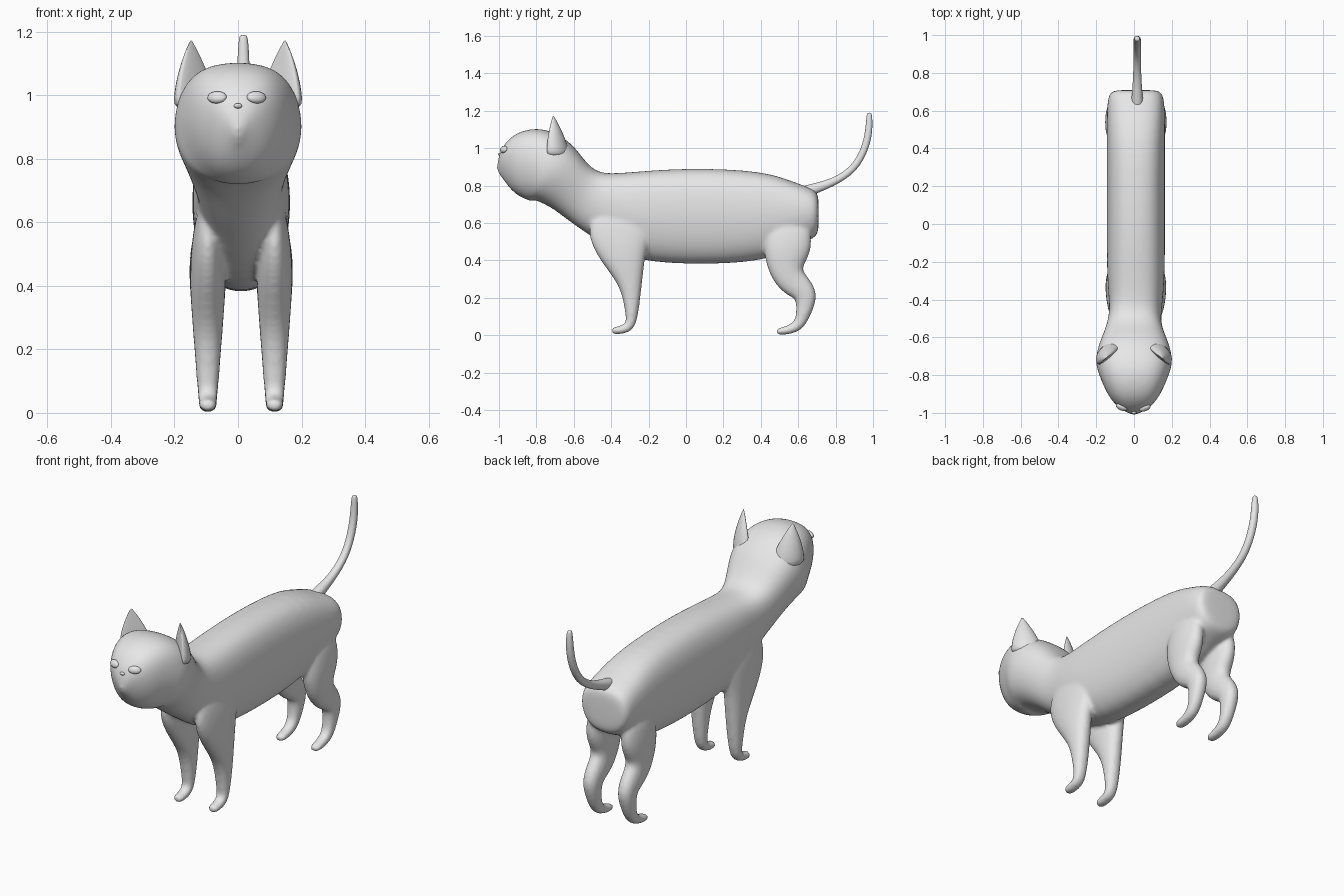
import bpy, bmesh, math
from mathutils import Vector

cube = bpy.data.objects.get("Cube")
if cube:
    bpy.data.objects.remove(cube)

shade = (0.8, 0.8, 0.8, 1)
grey = bpy.data.materials.new("plain grey")
grey.use_nodes = True
grey.diffuse_color = shade
grey.node_tree.nodes["Principled BSDF"].inputs["Base Color"].default_value = shade


def bridge(bm, rows):
    """Join rings of vertices into a closed skin."""
    for ring, following in zip(rows, rows[1:]):
        for i in range(len(ring)):
            bm.faces.new((ring[i - 1], ring[i], following[i], following[i - 1]))
    bm.faces.new(rows[0])
    bm.faces.new(rows[-1])


def rounded(value, power):
    return math.copysign(abs(value) ** (2 / power), value)


def tube(bm, stations, width, centre_x=0, power=2.2, taper=0, sides=16):
    """Sweep a rounded section along (y, z, radius) stations; width gives its half breadth."""
    path = [Vector((0, y, z)) for y, z, radius in stations]
    radii = [station[-1] for station in stations]
    breadths = [width(i, *station) for i, station in enumerate(stations)]
    # Rounded end
    path.append(path[-1] + (path[-1] - path[-2]).normalized() * radii[-1] * 0.3)
    radii.append(radii[-1] / 2)
    breadths.append(breadths[-1] / 2)
    rows = []
    for i, point in enumerate(path):
        along = (path[min(i + 1, len(path) - 1)] - path[max(i - 1, 0)]).normalized()
        normal = Vector((0, along.z, -along.y))
        # The trunk sits slightly to the left of the head
        lean = 0.01 if point.y > -0.5 else 0
        row = []
        for k in range(sides):
            angle = math.tau * k / sides
            up = rounded(math.cos(angle), power)
            out = rounded(math.sin(angle), power) * (1 - taper * max(0, -math.cos(angle)))
            offset = normal * radii[i] * up
            offset.x = centre_x + lean + breadths[i] * out
            row.append(bm.verts.new(point + offset))
        rows.append(row)
    bridge(bm, rows)


def finish(bm, name, levels):
    bmesh.ops.recalc_face_normals(bm, faces=bm.faces)
    for face in bm.faces:
        face.smooth = True
    mesh = bpy.data.meshes.new(name)
    bm.to_mesh(mesh)
    bm.free()
    mesh.materials.append(grey)
    obj = bpy.data.objects.new(name, mesh)
    bpy.context.scene.collection.objects.link(obj)
    if levels:
        subdivision = obj.modifiers.new("Subdivision", "SUBSURF")
        subdivision.levels = subdivision.render_levels = levels
    return obj


# Trunk and neck, from the rump forwards
trunk = [
    (0.71, 0.65, 0.08), (0.7, 0.65, 0.13), (0.6, 0.65, 0.165), (0.43, 0.635, 0.25),
    (0, 0.635, 0.265), (-0.3, 0.64, 0.24), (-0.45, 0.7, 0.18), (-0.54, 0.735, 0.155),
    (-0.625, 0.8, 0.15), (-0.72, 0.885, 0.19), (-0.79, 0.915, 0.205),
]
breadth = [0.1, 0.15] + [0.158] * 4 + [0.14, 0.145, 0.175, 0.215, 0.195]
# Face, closing as a dome towards a low muzzle
for step in range(1, 5):
    angle = math.radians(20 * step)
    bulge = math.cos(angle)
    trunk.append((-0.79 - 0.21 * math.sin(angle), 0.915 - 0.009 * step, 0.205 * bulge))
    breadth.append(0.175 * bulge ** 1.2)

# Legs, from inside the trunk down to the paw
front_leg = [
    (-0.35, 0.68, 0.13), (-0.36, 0.55, 0.185), (-0.335, 0.42, 0.125), (-0.3, 0.3, 0.072),
    (-0.29, 0.2, 0.047), (-0.29, 0.1, 0.034), (-0.3, 0.033, 0.028), (-0.39, 0.023, 0.022),
]
hind_leg = [
    (0.56, 0.62, 0.11), (0.545, 0.48, 0.135), (0.53, 0.39, 0.11), (0.545, 0.31, 0.085),
    (0.6, 0.26, 0.075), (0.65, 0.21, 0.064), (0.63, 0.12, 0.042), (0.6, 0.035, 0.03),
    (0.49, 0.018, 0.021),
]


def leg_width(i, y, z, radius):
    return min(0.062, 0.028 + 0.075 * z, 0.062 - 0.2 * (z - 0.5))


bm = bmesh.new()
tube(bm, trunk, lambda i, *station: breadth[i], power=2.7, taper=0.2)
for side in (1, -1):
    for leg in (front_leg, hind_leg):
        tube(bm, leg, leg_width, centre_x=side * 0.105)
body = finish(bm, "body", 2)
# Fuse the legs into the trunk with soft joints
fuse = body.modifiers.new("Fuse", "REMESH")
fuse.mode = "VOXEL"
fuse.voxel_size = 0.01
fuse.use_smooth_shade = True
soften = body.modifiers.new("Soften", "SMOOTH")
soften.factor = 0.5
soften.iterations = 8

# Tail
tail = [
    (0.57, 0.74, 0.04), (0.67, 0.78, 0.03), (0.78, 0.812, 0.021), (0.9, 0.885, 0.02),
    (0.96, 1, 0.02), (0.98, 1.1, 0.02), (0.98, 1.185, 0.015),
]
bm = bmesh.new()
tube(bm, tail, lambda i, y, z, radius: radius, centre_x=0.007)
finish(bm, "tail", 2)


def ear(name, side, sides=12, levels=6):
    """Flattened cone, fuller behind than in front, narrowing to a point."""
    base, tip = Vector((0.128, -0.69, 0.95)), Vector((0.148, -0.71, 1.175))
    along, across = Vector((0.77, -0.64, 0)), Vector((0.64, 0.77, 0))
    bm = bmesh.new()
    rows = []
    for level in range(levels):
        height = level / (levels - 1)
        size = 1.03 - height ** 1.7
        row = []
        for k in range(sides):
            angle = math.tau * k / sides
            depth = math.sin(angle) * (0.06 if math.sin(angle) > 0 else 0.015)
            spread = along * 0.085 * math.cos(angle) + across * depth
            point = base.lerp(tip, height) + spread * size
            point.x *= side
            row.append(bm.verts.new(point))
        rows.append(row)
    bridge(bm, rows)
    finish(bm, name, 1)


bpy.context.view_layer.update()
skin = body.evaluated_get(bpy.context.evaluated_depsgraph_get())


def bead(name, x, z, size, turn):
    """Half-sunk ellipsoid resting on the face."""
    hit, place, normal, index = skin.ray_cast(Vector((x, -2, z)), Vector((0, 1, 0)))
    bm = bmesh.new()
    bmesh.ops.create_uvsphere(bm, u_segments=24, v_segments=12, radius=1)
    obj = finish(bm, name, 0)
    obj.location, obj.scale, obj.rotation_euler = place, size, (-0.5, 0, turn)


# Ears, eyes and nose
for word, side in (("left", 1), ("right", -1)):
    ear(word + "_ear", side)
    bead(word + "_eye", side * 0.062 - 0.004, 0.993, (0.032, 0.016, 0.02), side * 0.4)
bead("nose", 0, 0.966, (0.013, 0.01, 0.008), 0)
